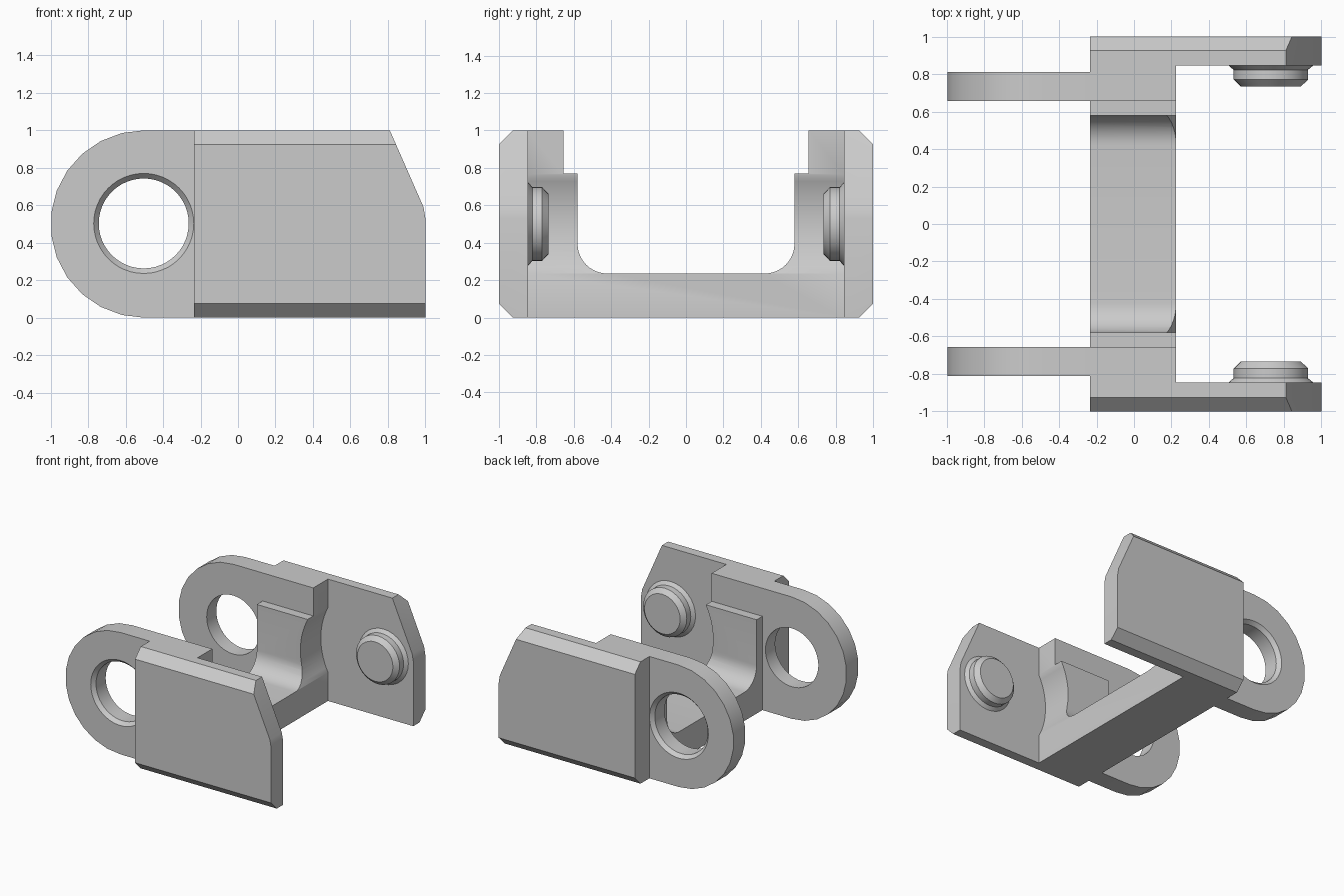
import bpy, bmesh
from math import sin, cos, pi, radians, atan2, hypot

old = bpy.data.objects.get("Cube")
if old:
    bpy.data.objects.remove(old, do_unlink=True)

grey = bpy.data.materials.new("light grey plastic")
grey.use_nodes = True
grey.diffuse_color = (0.6, 0.6, 0.6, 1)
grey.node_tree.nodes["Principled BSDF"].inputs["Base Color"].default_value = (0.6, 0.6, 0.6, 1)


def loft(name, rings):
    """Solid skinned through equal-sized rings of points, capped at both ends."""
    bm = bmesh.new()
    loops = [[bm.verts.new(p) for p in ring] for ring in rings]
    for a, b in zip(loops, loops[1:]):
        for i in range(len(a)):
            j = (i + 1) % len(a)
            bm.faces.new((a[i], a[j], b[j], b[i]))
    bm.faces.new(loops[0][::-1])
    bm.faces.new(loops[-1])
    bmesh.ops.recalc_face_normals(bm, faces=bm.faces)
    mesh = bpy.data.meshes.new(name)
    bm.to_mesh(mesh)
    bm.free()
    mesh.materials.append(grey)
    ob = bpy.data.objects.new(name, mesh)
    bpy.context.collection.objects.link(ob)
    return ob


def prism_y(name, outline, y0, y1):
    return loft(name, [[(x, y, z) for x, z in outline] for y in (y0, y1)])


def lathe_y(name, profile, cx, cz, sides):
    """Turned solid about a sideways axis, profile given as (radius, y)."""
    turn = [2 * pi * i / sides for i in range(sides)]
    return loft(name, [[(cx + r * cos(t), y, cz + r * sin(t)) for t in turn]
                       for r, y in profile])


def arc(cx, cz, r, start, end, steps):
    return [(cx + r * cos(t), cz + r * sin(t))
            for t in (radians(start + (end - start) * i / steps) for i in range(steps + 1))]


def activate(ob):
    bpy.ops.object.select_all(action='DESELECT')
    ob.select_set(True)
    bpy.context.view_layer.objects.active = ob


def cut(ob, cutter):
    cutter.hide_render = True
    mod = ob.modifiers.new("cut", 'BOOLEAN')
    mod.operation = 'DIFFERENCE'
    mod.solver = 'EXACT'
    mod.object = cutter
    activate(ob)
    bpy.ops.object.modifier_apply(modifier=mod.name)
    bpy.data.objects.remove(cutter, do_unlink=True)


def smooth(ob):
    activate(ob)
    bpy.ops.object.shade_smooth_by_angle(angle=radians(30))


BACK, FRONT, WALL, PIN_X, MID = -0.235, 0.225, 0.845, 0.73, 0.5

# U-shaped frame: half section mirrored, then extruded lengthwise
half = [(0.925, 0), (1, 0.075), (1, 0.925), (0.925, 1), (0.655, 1), (0.655, 0.77), (0.58, 0.77)]
half += arc(0.42, 0.395, 0.16, 0, -90, 10)
section = half + [(-y, z) for y, z in reversed(half)]
frame = loft("link_frame", [[(x, y, z) for y, z in section] for x in (BACK, 1)])

# Opening between the side plates, with a round clearance scoop
gap, radius = PIN_X - FRONT, 0.57
edge = 180 - math_angle if (math_angle := 0) else 180
swing = atan2((radius ** 2 - gap ** 2) ** 0.5, gap) * 180 / pi
opening = [(FRONT, -0.1)] + arc(PIN_X, MID, radius, edge + swing, edge - swing, 14)
opening += [(FRONT, 1.1), (1.2, 1.1), (1.2, -0.1)]
cut(frame, prism_y("opening_cutter", opening, -WALL, WALL))

# Sloped nose of the side plates
nose = [(0.766, 1.1), (0.81, 1), (0.99, 0.59), (1, 0.53), (1.2, 0.53), (1.2, 1.1)]
cut(frame, prism_y("nose_cutter", nose, -1.2, 1.2))
smooth(frame)

for side, s in (("left", 1), ("right", -1)):
    # Rounded lug with a bevelled eye
    outline = [(BACK, 0), (BACK, 1)] + arc(-0.5, MID, 0.5, 90, 270, 13)
    lug = prism_y("back_lug" if s > 0 else "front_lug", outline, s * 0.655, s * 0.81)
    eye = [(0.24, s * 0.6), (0.24, s * 0.78), (0.267, s * 0.81), (0.303, s * 0.85)]
    cut(lug, lathe_y("eye_cutter", eye, -0.503, 0.503, 48))
    smooth(lug)

    # Pin with a flared foot and bevelled tip
    pin = [(0.225, s * WALL), (0.198, s * 0.822), (0.198, s * 0.77), (0.162, s * 0.735)]
    smooth(lathe_y("back_pin" if s > 0 else "front_pin", pin, PIN_X, MID, 32))
